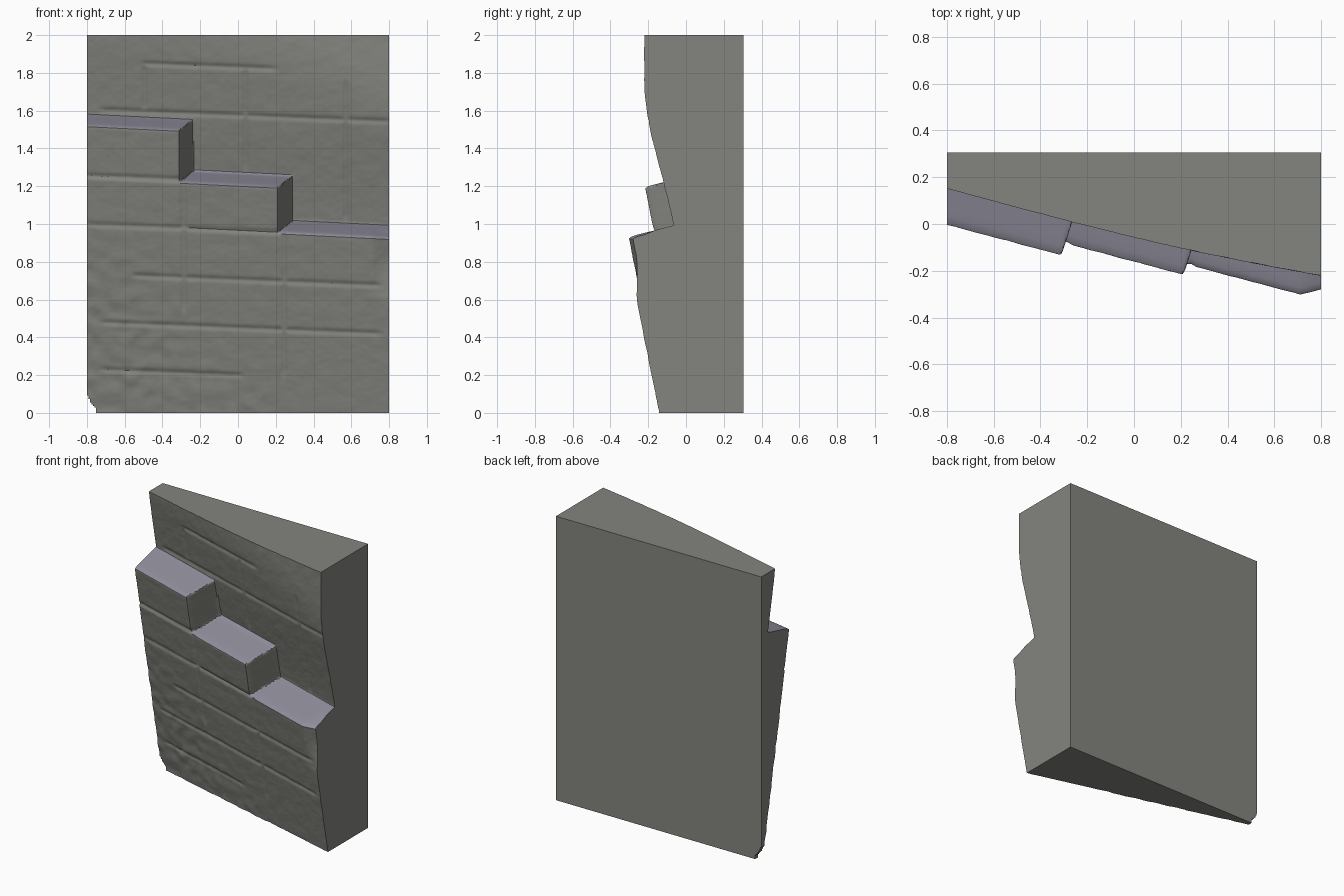
import bpy, bmesh, math
from mathutils import Vector, noise

if "Cube" in bpy.data.objects:
    bpy.data.objects.remove(bpy.data.objects["Cube"])

NX, NZ = 200, 240
BACK = 0.305
TILT = 0.05          # courses drop slightly to the right

def smin(a, b, k=0.02):
    h = max(k - abs(a - b), 0) / k
    return min(a, b) - h * h * k / 4

def smax(a, b, k=0.02):
    return -smin(-a, -b, k)

def ramp(v, lo, hi):
    t = min(max((v - lo) / (hi - lo), 0), 1)
    return t * t * (3 - 2 * t)

# stepped ledges: right end x, front edge height at x = 0
STEPS = [(-0.31, 1.482), (0.212, 1.207), (5, 0.968)]

# mortar joints: course height at x = 0, from x, to x
COURSES = [(1.575, -0.72, 0.8), (1.83, -0.5, 0.2), (1.225, -0.8, -0.27),
           (0.965, -0.8, 0.24), (0.705, -0.55, 0.75), (0.45, -0.72, 0.75),
           (0.20, -0.72, 0.02)]
# upright joints: x, from z, to z
UPRIGHTS = [(-0.495, 1.6, 1.84), (0.04, 1.3, 1.83), (0.57, 1.02, 1.75),
            (-0.285, 0.55, 1.23), (0.245, 0.2, 0.96)]

def groove(dist, along, lo, hi):
    fade = ramp(along, lo - 0.03, lo + 0.03) * (1 - ramp(along, hi - 0.03, hi + 0.03))
    return 0.008 * math.exp(-(dist / 0.012) ** 2) * fade

def front_plane(x, z):
    return 0.078 - 0.275 * x - 0.2 * z

def front_y(x, z):
    # depth of the recessed upper wall, which turns upright towards its top
    f = front_plane(x, z)
    recess = 0.275 - 0.025 * ramp(z, 1.0, 1.6)
    recess = smax(f + recess, -0.06 - 0.225 * x + 0.03 * x * x, 0.03) - f
    # ledges standing in front of it
    d = recess
    for xe, ze in STEPS:
        ledge = smax(smax(0, (z - ze + TILT * x) * 4.3, 0.05), (x - xe) * 3.6, 0.03)
        d = smin(d, ledge, 0.02)
    low = 1 - ramp(d, 0.05, 0.2)
    d += max(x - 0.71, 0) * 0.5 * low * ramp(z, 0.55, 0.85)
    # joints and rough stone surface
    g = 0
    for zc, lo, hi in COURSES:
        g = max(g, groove(z - zc + 0.04 * x, x, lo, hi))
    for xc, lo, hi in UPRIGHTS:
        g = max(g, groove(x - xc, z, lo, hi))
    p = Vector((x, 0, z))
    rough = 0.002 + 0.005 * ramp(-x - z, -0.5, 0.2)
    y = f + d + g + rough * noise.noise(p * 14) + 0.001 * noise.noise(p * 40)
    return min(y, BACK - 0.008)

# carved front face as a grid that follows the courses
bm = bmesh.new()
rows = []
for j in range(NZ + 1):
    t = j / NZ
    w = min(1, 5 * t, 5 * (1 - t))
    row = []
    for i in range(NX + 1):
        x = -0.8 + 1.6 * i / NX
        z = 2 * t - TILT * x * w
        row.append(bm.verts.new((x, front_y(x, z), z)))
    rows.append(row)
for j in range(NZ):
    for i in range(NX):
        q = (rows[j][i], rows[j][i + 1], rows[j + 1][i + 1], rows[j + 1][i])
        c = sum((v.co for v in q), Vector()) / 4
        # broken lower left corner
        if (c.x + 0.8) * 1.5 + c.z + 0.02 * noise.noise(c * 30) < 0.085:
            continue
        f = bm.faces.new(q)
        f.normal_update()
        f.material_index = 1 if f.normal.z > 0.6 else 0
bmesh.ops.delete(bm, geom=[v for v in bm.verts if not v.link_faces], context='VERTS')

# side walls and flat back
rim = [e for e in bm.edges if e.is_boundary]
for g in bmesh.ops.extrude_edge_only(bm, edges=rim)['geom']:
    if isinstance(g, bmesh.types.BMVert):
        g.co.y = BACK
    elif isinstance(g, bmesh.types.BMFace):
        g.material_index = 0
bmesh.ops.edgeloop_fill(bm, edges=[e for e in bm.edges if e.is_boundary])
bmesh.ops.recalc_face_normals(bm, faces=bm.faces)

mesh = bpy.data.meshes.new("stepped_wall")
bm.to_mesh(mesh)
bm.free()
wall = bpy.data.objects.new("stepped_wall", mesh)
bpy.context.collection.objects.link(wall)

for name, col in (("stone", (0.23, 0.23, 0.21, 1)), ("ledge_stone", (0.28, 0.27, 0.33, 1))):
    m = bpy.data.materials.new(name)
    m.diffuse_color = col
    m.use_nodes = True
    m.node_tree.nodes["Principled BSDF"].inputs["Base Color"].default_value = m.diffuse_color
    mesh.materials.append(m)

bpy.context.view_layer.objects.active = wall
wall.select_set(True)
bpy.ops.object.shade_smooth_by_angle(angle=math.radians(40))
